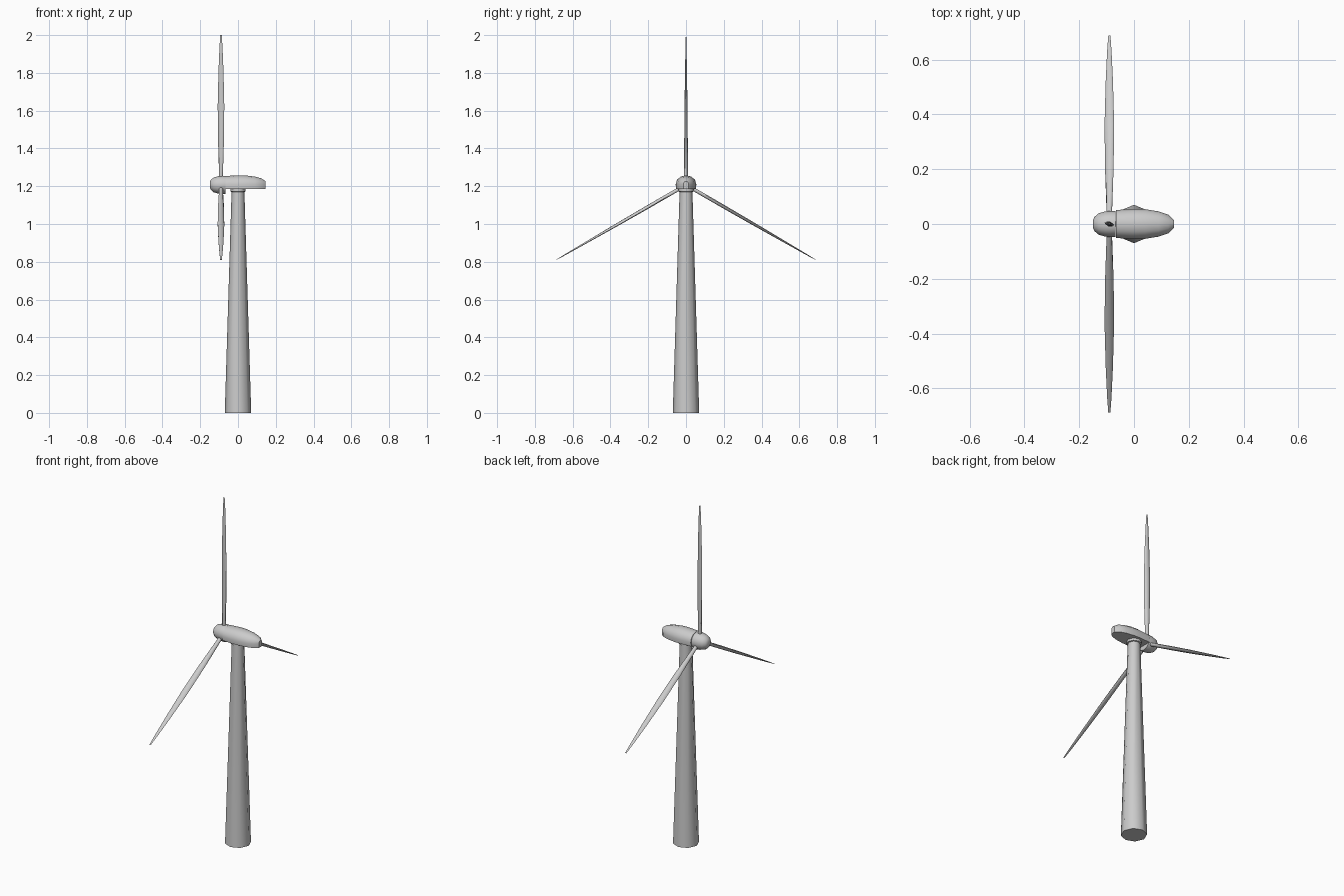
import bpy, bmesh
from math import sin, cos, pi, radians
from mathutils import Matrix, Vector

if "Cube" in bpy.data.objects:
    bpy.data.objects.remove(bpy.data.objects["Cube"])


def loft(name, rings, angle=40, matrix=Matrix()):
    """Skin a list of equal-length rings and cap both ends."""
    bm = bmesh.new()
    vr = [[bm.verts.new(matrix @ Vector(p)) for p in ring] for ring in rings]
    n = len(vr[0])
    for a, b in zip(vr, vr[1:]):
        for i in range(n):
            j = (i + 1) % n
            bm.faces.new((a[i], a[j], b[j], b[i]))
    bm.faces.new(vr[0][::-1])
    bm.faces.new(vr[-1])
    bmesh.ops.recalc_face_normals(bm, faces=bm.faces)
    mesh = bpy.data.meshes.new(name)
    bm.to_mesh(mesh)
    bm.free()
    obj = bpy.data.objects.new(name, mesh)
    bpy.context.collection.objects.link(obj)
    bpy.ops.object.select_all(action='DESELECT')
    obj.select_set(True)
    bpy.context.view_layer.objects.active = obj
    bpy.ops.object.shade_smooth_by_angle(angle=radians(angle))
    return obj


def circle(n):
    return [(cos(2 * pi * i / n), sin(2 * pi * i / n)) for i in range(n)]


HUB_X, HUB_Z = -0.09, 1.207

# tapered tower with a small collar under the nacelle
tower = [(0, 0.07), (1.17, 0.034), (1.172, 0.041), (1.19, 0.041)]
loft("tower", [[(r * c, r * s, z) for c, s in circle(8)] for z, r in tower], 50)

# nacelle: flat underside, short upright sides, domed top
BOTTOM, SIDE = 1.186, 1.21
stations = [(-0.066, 0.051, 1.254), (0.0, 0.055, 1.258), (0.04, 0.054, 1.257),
            (0.09, 0.046, 1.251), (0.125, 0.034, 1.241), (0.146, 0.014, 1.226)]
rings = []
for x, w, top in stations:
    dome = [(x, w * cos(pi * i / 6), SIDE + (top - SIDE) * sin(pi * i / 6))
            for i in range(7)]
    rings.append([(x, w * 0.95, BOTTOM)] + dome + [(x, -w * 0.95, BOTTOM)])
loft("nacelle", rings)

# rounded nose hub, revolved around the rotor axis
hub = [(-0.149, 0.016), (-0.143, 0.027), (-0.129, 0.039), (-0.105, 0.046),
       (-0.085, 0.048), (-0.067, 0.047)]
loft("hub", [[(x, r * c, HUB_Z + r * s) for c, s in circle(12)] for x, r in hub], 45)

# three blades: distance from axis, half chord, half thickness, pitch
blade = [(0.02, 0.011, 0.010, 20), (0.06, 0.011, 0.010, 20),
         (0.24, 0.0165, 0.0085, 18), (0.42, 0.018, 0.007, 14),
         (0.60, 0.0135, 0.005, 10), (0.73, 0.008, 0.003, 6),
         (0.793, 0.004, 0.001, 4)]
rings = []
for d, chord, thick, pitch in blade:
    turn = Matrix.Rotation(radians(-pitch), 3, 'Z')
    rings.append([turn @ Vector((chord * c, thick * s, d)) for c, s in circle(8)])
for k in range(3):
    place = Matrix.Translation((HUB_X, 0, HUB_Z)) @ Matrix.Rotation(k * 2 * pi / 3, 4, 'X')
    loft(f"blade_{k + 1}", rings, 60, place)
